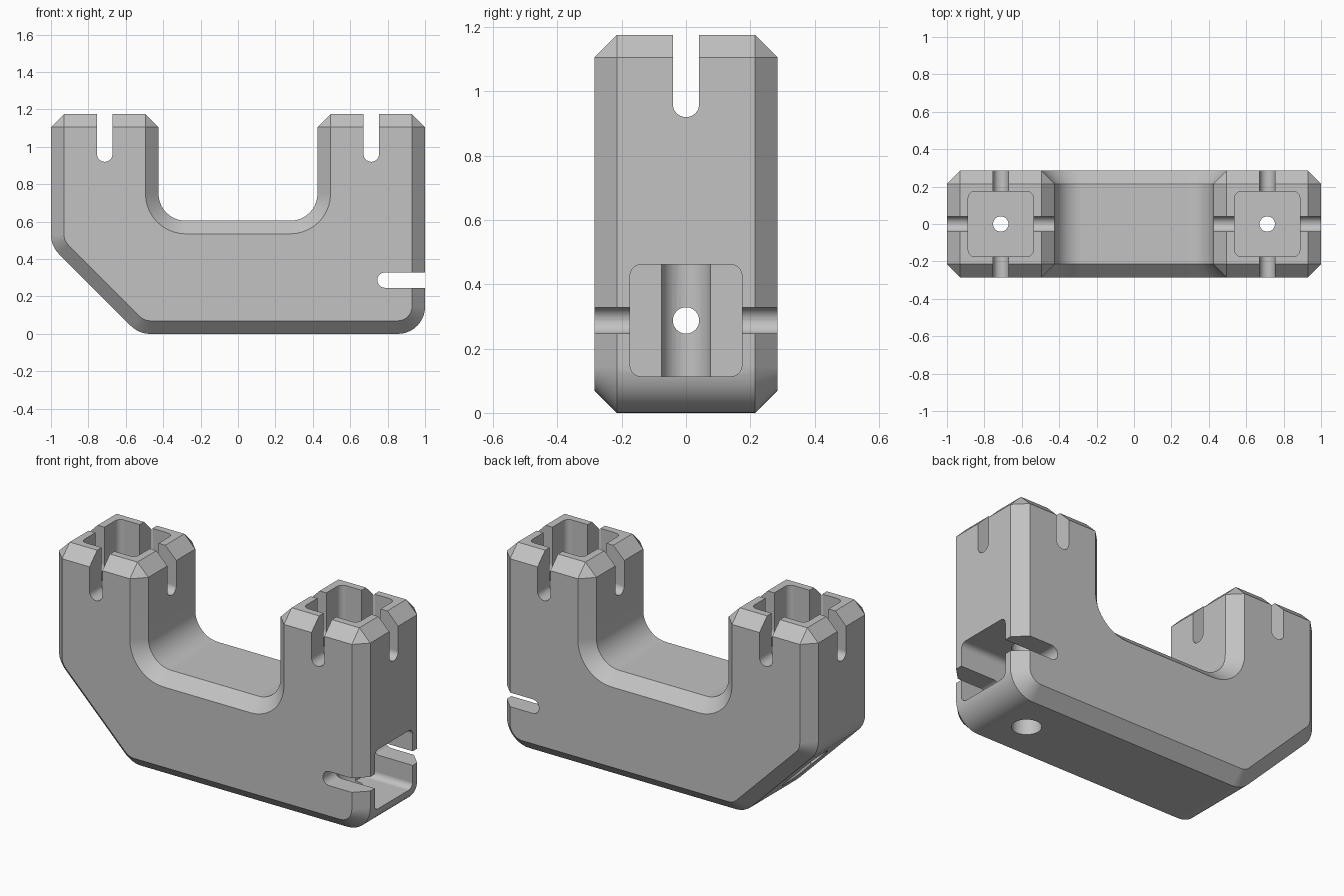
import bpy
import bmesh
from math import radians, cos, sin
from mathutils import Matrix, Vector

if "Cube" in bpy.data.objects:
    bpy.data.objects.remove(bpy.data.objects["Cube"], do_unlink=True)

HALF_Y, CHAMFER, TOP = 0.285, 0.07, 1.175
TOWER_X, SOCKET_Z = 0.7125, 0.2875
FILLET = 0.145

grey = bpy.data.materials.new("plain grey")
grey.use_nodes = True
GREY = (0.54, 0.54, 0.54, 1)
grey.diffuse_color = GREY
grey.node_tree.nodes["Principled BSDF"].inputs["Base Color"].default_value = GREY


def make_object(name, bm):
    bmesh.ops.recalc_face_normals(bm, faces=bm.faces)
    mesh = bpy.data.meshes.new(name)
    bm.to_mesh(mesh)
    bm.free()
    mesh.materials.append(grey)
    obj = bpy.data.objects.new(name, mesh)
    bpy.context.collection.objects.link(obj)
    return obj


def arc(cx, cy, r, start, end, steps):
    angles = [radians(start + (end - start) * i / steps) for i in range(steps + 1)]
    return [(cx + r * cos(a), cy + r * sin(a)) for a in angles]


def loft(bm, rings):
    """Close a stack of equal rings into a solid."""
    rows = [[bm.verts.new(p) for p in ring] for ring in rings]
    n = len(rows[0])
    for a, b in zip(rows, rows[1:]):
        for i in range(n):
            j = (i + 1) % n
            bm.faces.new((a[i], a[j], b[j], b[i]))
    bm.faces.new(rows[0])
    bm.faces.new(rows[-1])


def rounded_rect(hx, hy, r, steps=8):
    pts = []
    for k, (sx, sy) in enumerate(((1, 1), (-1, 1), (-1, -1), (1, -1))):
        pts += arc(sx * (hx - r), sy * (hy - r), r, 90 * k, 90 * k + 90, steps)
    return pts


def prism(name, outline, low, high, matrix):
    bm = bmesh.new()
    loft(bm, [[matrix @ Vector((x, y, z)) for x, y in outline] for z in (low, high)])
    bmesh.ops.remove_doubles(bm, verts=bm.verts, dist=0.0005)
    return make_object(name, bm)


# U-shaped body: corners as (centre x, centre z, radius, start, end, steps)
inner, outer = TOWER_X - 0.2175, 1 - CHAMFER
peak = TOP - CHAMFER
corners = [
    (-0.47, FILLET, FILLET, 225, 270, 6),
    (1 - FILLET, FILLET, FILLET, 270, 360, 10),
    (outer, peak, CHAMFER, 0, 90, 1),
    (inner, peak, CHAMFER, 90, 180, 1),
    (0.28, 0.75, FILLET, 0, -90, 10),
    (-0.28, 0.75, FILLET, -90, -180, 10),
    (-inner, peak, CHAMFER, 0, 90, 1),
    (-outer, peak, CHAMFER, 90, 180, 1),
    (FILLET - 1, 0.53, FILLET, 180, 225, 6),
]


def body_ring(y, inset):
    pts = []
    for cx, cz, r, start, end, steps in corners:
        r += inset if end < start else -inset
        pts += [(x, y, z) for x, z in arc(cx, cz, r, start, end, steps)]
    return pts


bm = bmesh.new()
edge_y = HALF_Y - CHAMFER
loft(bm, [body_ring(-HALF_Y, CHAMFER), body_ring(-edge_y, 0),
          body_ring(edge_y, 0), body_ring(HALF_Y, CHAMFER)])
bmesh.ops.remove_doubles(bm, verts=bm.verts, dist=0.0005)
body = make_object("connector_body", bm)

# Square sockets with cross slots, screw holes and wide screw-head bores
turn_x = Matrix.Rotation(radians(90), 4, "X")
turn_z = Matrix.Rotation(radians(90), 4, "Z")
end_frame = Matrix.Translation((1, 0, SOCKET_Z)) @ Matrix.Rotation(radians(90), 4, "Y")
sockets = [
    ("left", Matrix.Translation((TOWER_X, 0, TOP)), True, -1.3, -0.6),
    ("right", Matrix.Translation((-TOWER_X, 0, TOP)), True, -1.3, -0.675),
    ("end", end_frame, False, -2.1, -1.4),
]
slot = rounded_rect(0.041, 0.255, 0.0405)
cutters = []
for side, frame, crossed, far, bore_top in sockets:
    cutters.append(prism(side + "_socket_cutter", rounded_rect(0.174, 0.174, 0.035),
                         -0.3, 0.1, frame))
    cutters.append(prism(side + "_slot_cutter", slot, -0.4, 0.4, frame @ turn_x))
    if crossed:
        cutters.append(prism(side + "_cross_slot_cutter", slot, -0.4, 0.4,
                             frame @ turn_z @ turn_x))
    for part, radius, top in (("hole", 0.041, -0.2), ("bore", 0.077, bore_top)):
        circle = arc(0, 0, radius, 0, 360, 32)[:-1]
        cutters.append(prism(side + "_" + part + "_cutter", circle, far, top, frame))

bpy.ops.object.select_all(action="DESELECT")
bpy.context.view_layer.objects.active = body
body.select_set(True)
for cutter in cutters:
    cutter.hide_render = True
    mod = body.modifiers.new(cutter.name, "BOOLEAN")
    mod.operation = "DIFFERENCE"
    mod.solver = "EXACT"
    mod.object = cutter
    bpy.ops.object.modifier_apply(modifier=mod.name)
for cutter in cutters:
    bpy.data.objects.remove(cutter, do_unlink=True)

# Smooth fillets, crisp chamfers
bpy.ops.object.shade_smooth_by_angle(angle=radians(30))
weighted = body.modifiers.new("even_shading", "WEIGHTED_NORMAL")
weighted.keep_sharp = True
